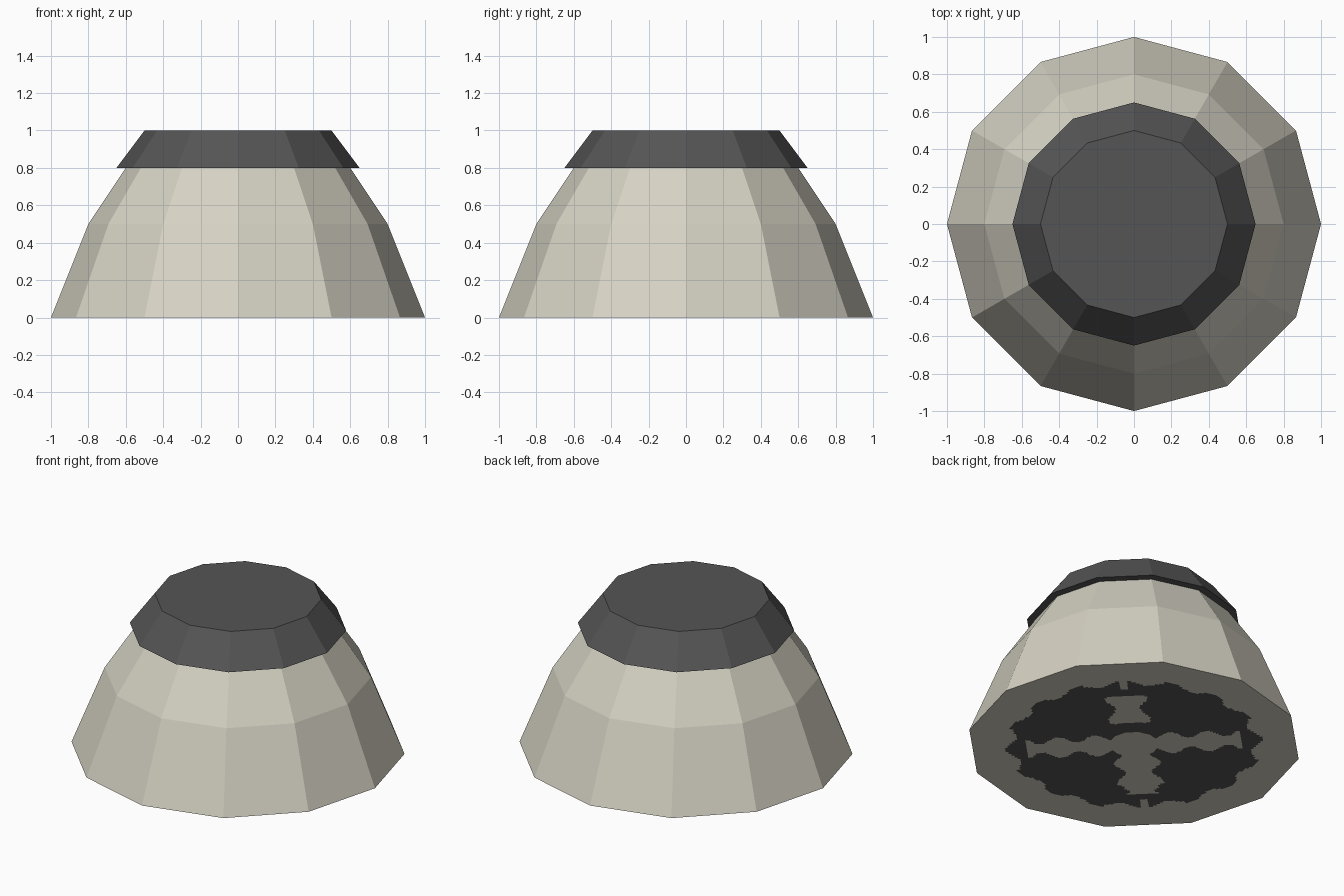
import bpy, bmesh, math

if "Cube" in bpy.data.objects:
    bpy.data.objects.remove(bpy.data.objects["Cube"])

def material(name, rgb):
    m = bpy.data.materials.new(name)
    m.diffuse_color = (*rgb, 1)
    m.use_nodes = True
    m.node_tree.nodes["Principled BSDF"].inputs["Base Color"].default_value = m.diffuse_color
    return m

STONE = material("warm_grey", (0.67, 0.645, 0.55))
DARK = material("dark_grey", (0.091, 0.091, 0.091))

def finish(bm, name, mats):
    me = bpy.data.meshes.new(name)
    bm.to_mesh(me)
    bm.free()
    ob = bpy.data.objects.new(name, me)
    bpy.context.collection.objects.link(ob)
    for m in mats:
        me.materials.append(m)
    return ob

def lathe(name, profile, mat, cap_ends, sides=12):
    """Faceted solid of revolution from (radius, z) points."""
    bm = bmesh.new()
    rings = [[bm.verts.new((r * math.cos(math.tau * i / sides),
                            r * math.sin(math.tau * i / sides), z))
              for i in range(sides)] for r, z in profile]
    for a, b in zip(rings, rings[1:]):
        for i in range(sides):
            j = (i + 1) % sides
            bm.faces.new((a[i], a[j], b[j], b[i]))
    if cap_ends:
        bm.faces.new(rings[0][::-1])
        bm.faces.new(rings[-1])
    return finish(bm, name, [mat])

# Mound and overhanging dark cap
lathe("mound_wall", [(1, 0), (0.8, 0.5), (0.6, 0.8)], STONE, False)
lathe("cap", [(0.65, 0.8), (0.5, 1.0)], DARK, True)

def is_dark(x, y):
    """Wavy dark patch with a light cross along the diagonals."""
    p, q = (y - x) / math.sqrt(2), (x + y) / math.sqrt(2)
    r, t = math.hypot(p, q), math.atan2(q, p)
    if r > 0.74 + 0.03 * math.cos(16 * t):
        return False
    wave = 0.035 * math.cos(abs(p) * 28)
    if abs(p) < 0.64 and abs(q) < 0.09 + wave:          # long arm
        return False
    if abs(p) + abs(q) < 0.2 and q < 0.14:              # centre
        return False
    if -0.6 < q < 0 and abs(p) < 0.11 + 0.03 * math.cos(q * 28):
        return False
    if 0.25 < q < 0.58 and abs(p) < 0.10 + 0.025 * math.cos((q - 0.3) * 25):
        return False
    return not (abs(q) > 0.66 and abs(p) < 0.025)       # end gaps

# Flat underside, twelve-sided, coloured by the rule above
SEG, RINGS = 192, 60
bm = bmesh.new()
centre = bm.verts.new((0, 0, 0))
rings = []
for k in range(1, RINGS + 1):
    ring = []
    for i in range(SEG):
        a = math.tau * i / SEG
        edge = math.cos(math.pi / 12) / math.cos(a % (math.pi / 6) - math.pi / 12)
        r = edge * k / RINGS
        ring.append(bm.verts.new((r * math.cos(a), r * math.sin(a), 0)))
    rings.append(ring)
for i in range(SEG):
    j = (i + 1) % SEG
    bm.faces.new((centre, rings[0][j], rings[0][i]))
    for a, b in zip(rings, rings[1:]):
        bm.faces.new((a[i], a[j], b[j], b[i]))
for f in bm.faces:
    c = f.calc_center_median()
    f.material_index = int(is_dark(c.x, c.y))
    f.normal_update()
    if f.normal.z > 0:
        f.normal_flip()
finish(bm, "underside", [STONE, DARK])
